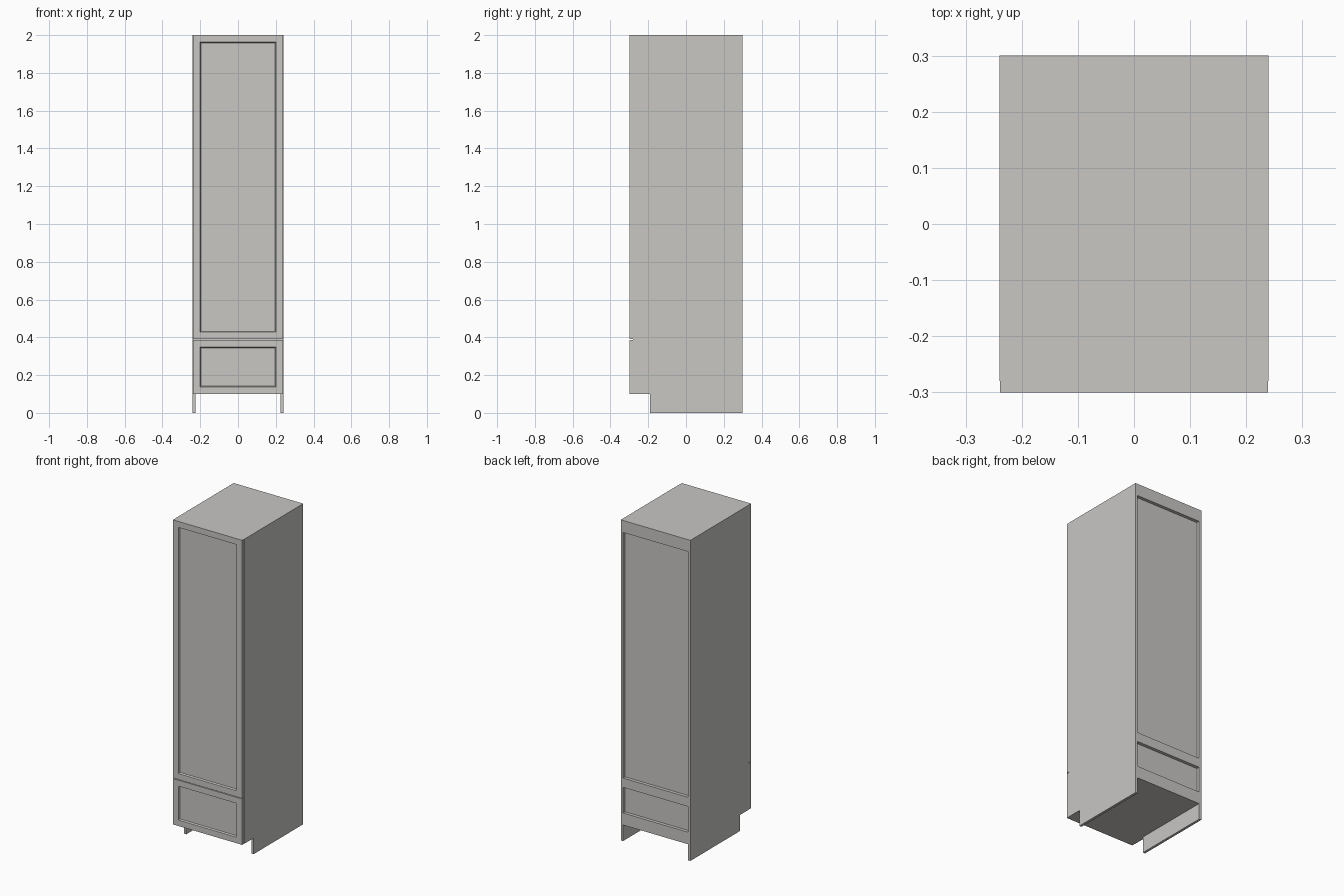
import bpy, bmesh

if "Cube" in bpy.data.objects:
    bpy.data.objects.remove(bpy.data.objects["Cube"])

mat = bpy.data.materials.new("warm light grey")
mat.diffuse_color = (0.58, 0.57, 0.55, 1)
mat.use_nodes = True
mat.node_tree.nodes["Principled BSDF"].inputs["Base Color"].default_value = mat.diffuse_color

W, D, H = 0.24, 0.30, 2.0   # half width, half depth, height
T = 0.0155                  # board thickness
FRONT = -0.28               # carcass front, behind the door
FLOOR = 0.10                # underside of the carcass


def finish(name, bm):
    bmesh.ops.recalc_face_normals(bm, faces=bm.faces)
    mesh = bpy.data.meshes.new(name)
    bm.to_mesh(mesh)
    bm.free()
    mesh.materials.append(mat)
    obj = bpy.data.objects.new(name, mesh)
    bpy.context.collection.objects.link(obj)
    return obj


def board(name, x0, x1, y0, y1, z0, z1):
    bm = bmesh.new()
    bmesh.ops.create_cube(bm, size=1)
    for v in bm.verts:
        v.co = (x1 if v.co.x > 0 else x0,
                y1 if v.co.y > 0 else y0,
                z1 if v.co.z > 0 else z0)
    return finish(name, bm)


def side_panel(name, x0, x1):
    """Full height side with a toe notch at the lower front."""
    profile = [(-0.19, 0), (D, 0), (D, H), (FRONT, H), (FRONT, FLOOR), (-0.19, FLOOR)]
    bm = bmesh.new()
    face = bm.faces.new([bm.verts.new((x0, y, z)) for y, z in profile])
    ext = bmesh.ops.extrude_face_region(bm, geom=[face])
    for v in ext["geom"]:
        if isinstance(v, bmesh.types.BMVert):
            v.co.x = x1
    return finish(name, bm)


def framed_front(name, z0, z1, rail=0.055, slope=0.006, depth=0.01):
    """Front slab with a recessed centre panel and sloped inner edge."""
    w = W - 0.0015
    bm = bmesh.new()
    bmesh.ops.create_cube(bm, size=1)
    for v in bm.verts:
        v.co = (w if v.co.x > 0 else -w,
                FRONT if v.co.y > 0 else -D,
                z1 if v.co.z > 0 else z0)
    bm.normal_update()
    face = min(bm.faces, key=lambda f: f.calc_center_median().y)
    bmesh.ops.inset_region(bm, faces=[face], thickness=rail - 0.002)
    bmesh.ops.inset_region(bm, faces=[face], thickness=slope)
    for v in face.verts:
        v.co.y += depth
    return finish(name, bm)


# Carcass
side_panel("left_side", -W, -W + T)
side_panel("right_side", W - T, W)
inner = W - T
board("top_board", -inner, inner, FRONT, D, H - T, H)
board("bottom_board", -inner, inner, FRONT, D, FLOOR, FLOOR + T)

# Recessed back with rails flush to the rear edge
board("back_panel", -inner, inner, D - 0.03, D - 0.02, FLOOR + T, H - T)
for name, z0, z1 in (("back_top_rail", 1.925, H - T),
                     ("back_middle_rail", 0.335, 0.393),
                     ("back_bottom_rail", FLOOR + T, 0.175)):
    board(name, -inner, inner, D - 0.02, D, z0, z1)

# Divider shelf behind the gap between door and drawer
board("divider_shelf", -inner, inner, FRONT, D - 0.03, 0.38, 0.395)

# Fronts
framed_front("door", 0.39, H)
framed_front("drawer_front", FLOOR, 0.386)
